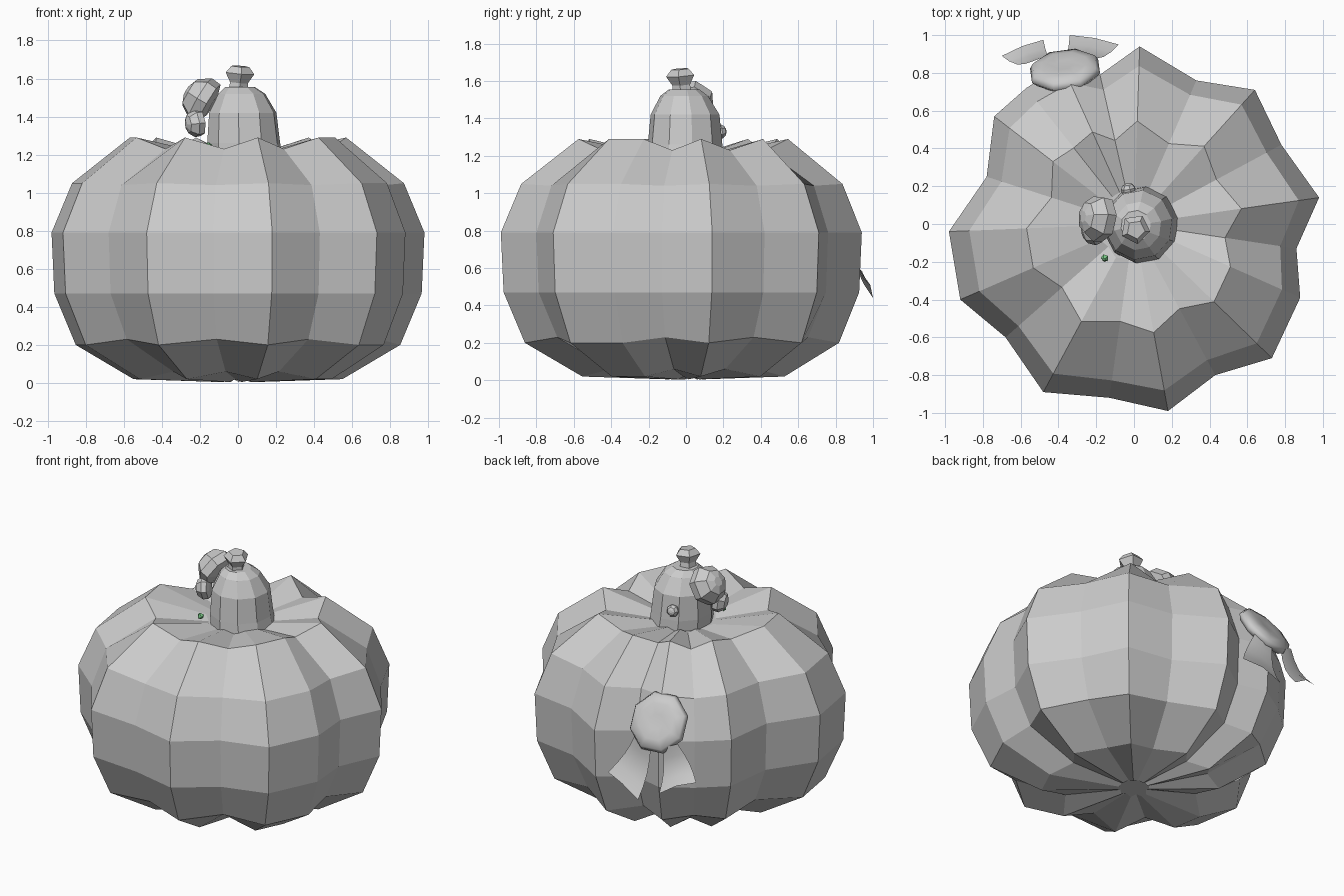
import bpy, bmesh, math
from mathutils import Vector

if "Cube" in bpy.data.objects:
    bpy.data.objects.remove(bpy.data.objects["Cube"])


def add_mesh(name, verts, faces, smooth=False, color=None):
    me = bpy.data.meshes.new(name)
    me.from_pydata([tuple(v) for v in verts], [], faces)
    bm = bmesh.new()
    bm.from_mesh(me)
    bmesh.ops.recalc_face_normals(bm, faces=bm.faces)
    bm.to_mesh(me)
    bm.free()
    for p in me.polygons:
        p.use_smooth = smooth
    ob = bpy.data.objects.new(name, me)
    bpy.context.collection.objects.link(ob)
    if color:
        mat = bpy.data.materials.new(name + "_colour")
        mat.diffuse_color = color
        mat.use_nodes = True
        mat.node_tree.nodes["Principled BSDF"].inputs["Base Color"].default_value = mat.diffuse_color
        me.materials.append(mat)
    return ob


def loft(name, rings, **kw):
    # joins equal-sized rings and caps both ends
    n = len(rings[0])
    verts = [v for r in rings for v in r]
    faces = []
    for k in range(len(rings) - 1):
        for i in range(n):
            j = (i + 1) % n
            faces.append((k*n + i, k*n + j, (k+1)*n + j, (k+1)*n + i))
    faces.append(tuple(reversed(range(n))))
    faces.append(tuple(range((len(rings)-1)*n, len(rings)*n)))
    return add_mesh(name, verts, faces, **kw)


def turned(name, centre, axis, profile, sides, spin=0.0, **kw):
    # turned part: profile holds (radius, height along axis)
    q = Vector(axis).normalized().to_track_quat('Z', 'Y')
    rings = []
    for r, h in profile:
        rings.append([Vector(centre) + q @ Vector((
            r*math.cos(spin + math.tau*i/sides),
            r*math.sin(spin + math.tau*i/sides), h)) for i in range(sides)])
    return loft(name, rings, **kw)


# Pumpkin body: lobed outline, 1 = ridge, 0 = groove
outline = [
    (.03, .94, 1), (-.18, .79, 0), (-.38, .84, 1), (-.57, .72, 0),
    (-.74, .57, 1), (-.78, .25, 0), (-.98, -.04, 1), (-.92, -.40, 1),
    (-.68, -.60, 0), (-.48, -.89, 1), (-.13, -.92, 0), (.18, -.99, 1),
    (.43, -.80, 0), (.73, -.71, 1), (.88, -.39, 1), (.86, -.13, 0),
    (.98, .14, 1), (.78, .42, 0), (.64, .71, 1), (.33, .76, 0)]
# ring: ridge scale, ridge height, groove scale, groove height
levels = [
    (.10, .005, .10, .02), (.56, .02, .50, .06), (.87, .20, .86, .23),
    (.985, .47, .985, .47), (1, .79, 1, .79), (.89, 1.05, .90, 1.04),
    (.58, 1.29, .56, 1.23), (.20, 1.21, .20, 1.19)]
rings = [[(x*(a if t else c), y*(a if t else c), b if t else d)
          for x, y, t in outline] for a, b, c, d in levels]
loft("pumpkin_body", rings)

# Stem with a small flared tip
stem_path = [(.04, -.005, 1.18, .20), (.03, -.005, 1.26, .195),
             (.025, -.005, 1.42, .18), (.02, -.01, 1.52, .125),
             (.01, -.01, 1.555, .08)]
loft("stem", [[(x + r*math.cos(math.tau*(i+.3)/10), y + r*1.03*math.sin(math.tau*(i+.3)/10), z)
               for i in range(10)] for x, y, z, r in stem_path])
turned("stem_tip", (.0, -.02, 1.54), (.08, -.08, 1),
       [(.055, 0), (.05, .04), (.08, .09), (.05, .125)], 5, .3)

# Mushroom caps growing on the stem
cap = [(.45, -.5), (.95, -.35), (1, .1), (.65, .6), (.25, .75)]
for name, c, axis, s in [
        ("large_mushroom", (-.19, .03, 1.49), (-.85, .1, .5), .125),
        ("lower_mushroom", (-.22, -.04, 1.365), (-.8, -.3, -.1), .075),
        ("small_mushroom", (-.03, .185, 1.33), (-.15, 1, .2), .04)]:
    turned(name, c, axis, [(r*s, h*s) for r, h in cap], 7)

# Rosette on the back
turned("rosette", (-.365, .81, .90), (-.12, .85, .5),
       [(.17, -.03), (.197, 0), (.18, .03), (.12, .045), (.05, .04)], 8, .39, smooth=True)


# Two flared ribbon tails
def tail(name, top_l, top_r, end_l, end_r):
    verts = []
    for k in range(5):
        t = k/4
        sag = Vector((0, -.03, -.015))*math.sin(math.pi*t)
        a = Vector(top_l).lerp(Vector(end_l), t) + sag
        b = Vector(top_r).lerp(Vector(end_r), t) + sag
        verts += [a, (a+b)/2 + Vector((0, .01, .02*t)), b]
    faces = [(3*k+i, 3*k+i+1, 3*k+i+4, 3*k+i+3) for k in range(4) for i in range(2)]
    add_mesh(name, verts, faces, smooth=True)


tail("ribbon_tail_left", (-.54, .86, .82), (-.44, .88, .78), (-.70, .89, .61), (-.48, .975, .51))
tail("ribbon_tail_right", (-.36, .89, .77), (-.24, .88, .82), (-.34, 1.0, .44), (-.08, .95, .54))

# Tiny green sprout at the stem base
turned("sprout", (-.15, -.175, 1.23), (-.3, -.4, 1),
       [(.012, 0), (.022, .015), (.008, .035)], 5, color=(.2, .6, .25, 1))
